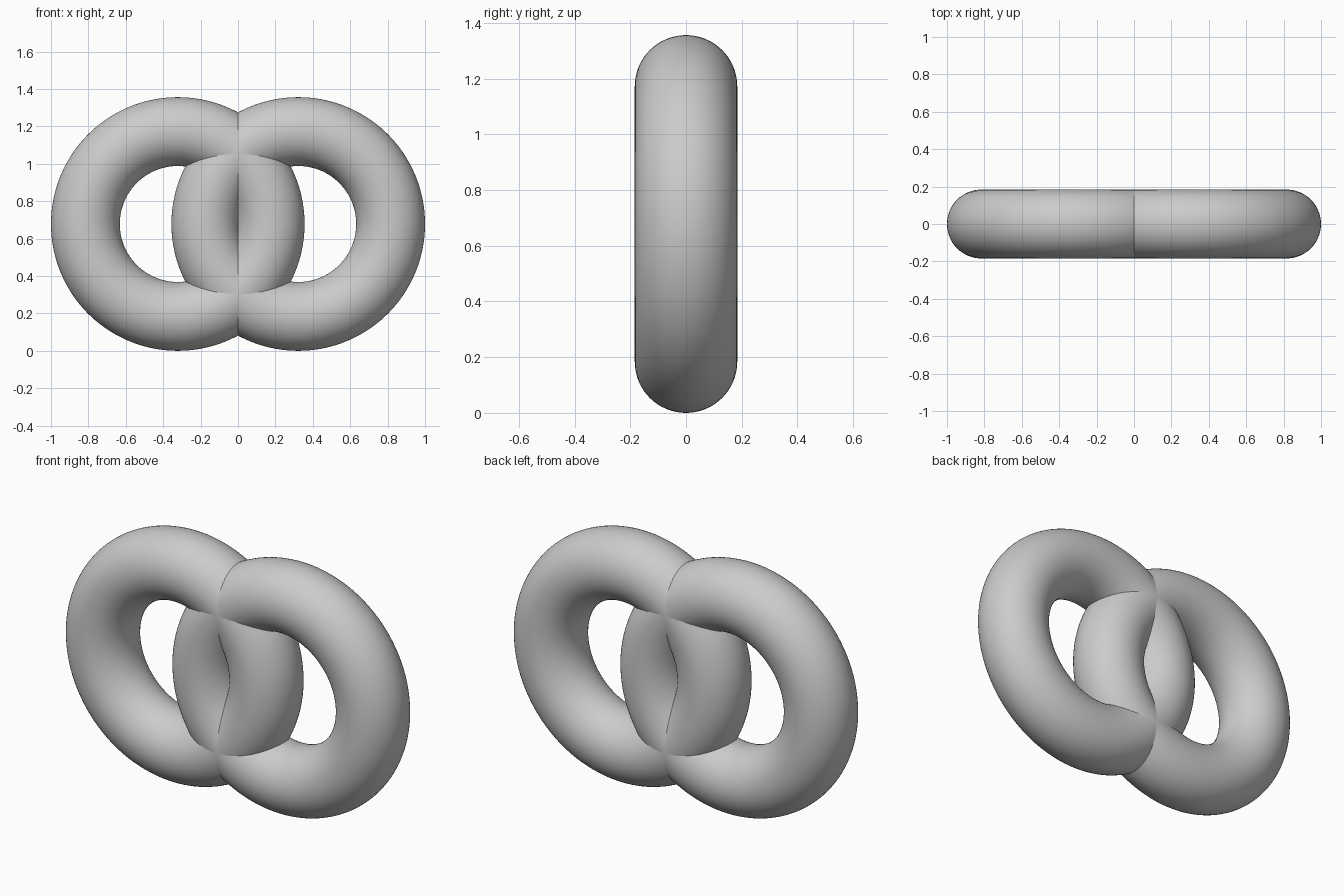
import bpy
import math

if "Cube" in bpy.data.objects:
    bpy.data.objects.remove(bpy.data.objects["Cube"])

MAJOR = 0.494    # ring centre line radius
MINOR = 0.184    # tube radius
OUTER = MAJOR + MINOR


def make_ring(name, x):
    bpy.ops.mesh.primitive_torus_add(
        major_segments=144, minor_segments=64,
        major_radius=MAJOR, minor_radius=MINOR,
        location=(x, 0, OUTER), rotation=(math.pi / 2, 0, 0))
    ring = bpy.context.object
    ring.name = name
    bpy.ops.object.transform_apply(location=True, rotation=True, scale=True)
    bpy.ops.object.shade_smooth()
    return ring


# two upright rings side by side, overlapping through each other
make_ring("left_ring", -(1 - OUTER))
make_ring("right_ring", 1 - OUTER)
